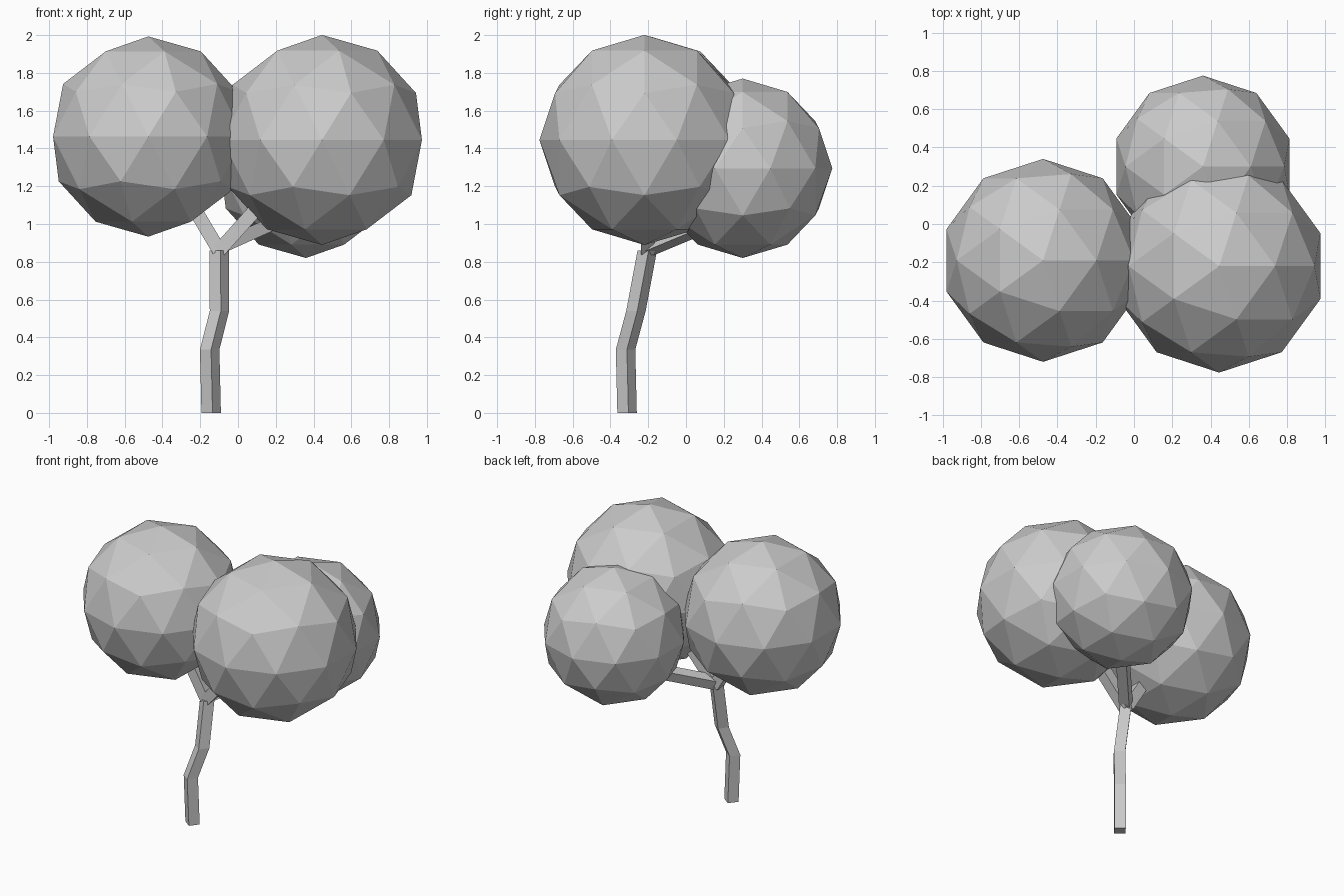
import bpy, bmesh, math
from mathutils import Vector

if "Cube" in bpy.data.objects:
    bpy.data.objects.remove(bpy.data.objects["Cube"])


def leaf_ball(name, centre, radius):
    bpy.ops.mesh.primitive_ico_sphere_add(subdivisions=2, radius=radius, location=centre)
    bpy.context.object.name = name


def limb(name, points, half, twist, level=False):
    """Four-sided tube along a path; level=True keeps every ring horizontal."""
    pts = [Vector(p) for p in points]
    bm = bmesh.new()
    rings = []
    for i, p in enumerate(pts):
        d = (pts[min(i + 1, len(pts) - 1)] - pts[max(i - 1, 0)]).normalized()
        if level:
            d = Vector((0, 0, 1))
        v = Vector((0, 1, 0))
        u = v.cross(d).normalized()
        v = d.cross(u)
        rings.append([bm.verts.new(p + half * (math.cos(a) * u + math.sin(a) * v))
                      for a in (math.radians(twist + 90 * k) for k in range(4))])
    for a, b in zip(rings, rings[1:]):
        for k in range(4):
            bm.faces.new((a[k], a[(k + 1) % 4], b[(k + 1) % 4], b[k]))
    bm.faces.new(rings[0][::-1])
    bm.faces.new(rings[-1])
    bmesh.ops.recalc_face_normals(bm, faces=bm.faces)
    mesh = bpy.data.meshes.new(name)
    bm.to_mesh(mesh)
    bm.free()
    bpy.context.collection.objects.link(bpy.data.objects.new(name, mesh))


# Foliage
leaf_ball("left_foliage", (-0.475, -0.19, 1.463), 0.53)
leaf_ball("right_foliage", (0.445, -0.22, 1.445), 0.556)
leaf_ball("back_foliage", (0.36, 0.30, 1.295), 0.475)

# Crooked trunk
limb("trunk", [(-0.142, -0.312, 0), (-0.15, -0.32, 0.335),
               (-0.098, -0.265, 0.54), (-0.10, -0.205, 0.86)], 0.052, 8, level=True)

# Branches from the fork into the foliage
fork = (-0.10, -0.20, 0.86)
limb("left_branch", [fork, (-0.29, -0.195, 1.18)], 0.052, 45)
limb("right_branch", [fork, (0.16, -0.21, 1.15)], 0.052, 45)
limb("back_branch", [(-0.10, -0.20, 0.875), (0.18, 0.10, 1.0)], 0.05, 45)
